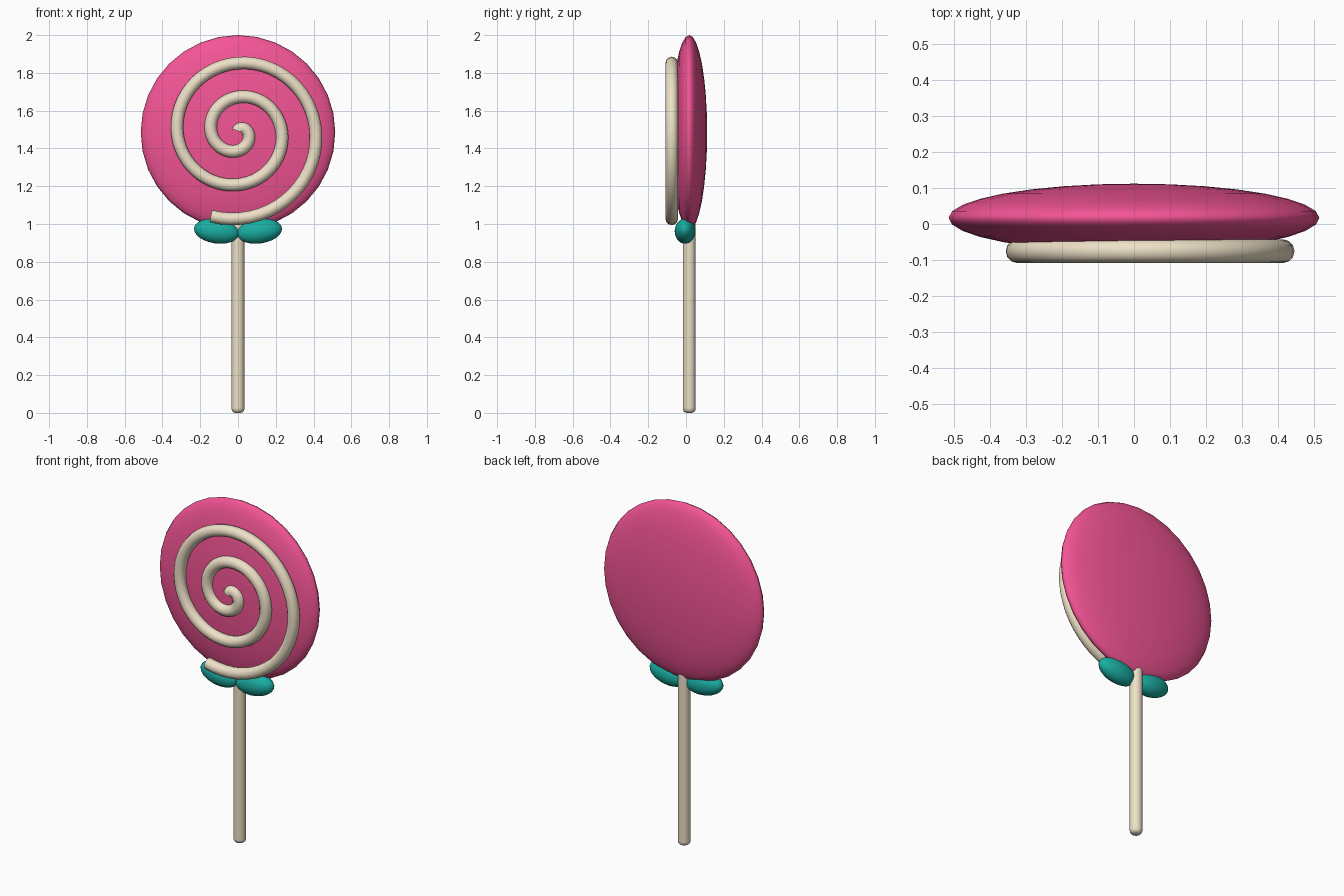
import bpy
from math import sin, cos, pi, radians

if "Cube" in bpy.data.objects:
    bpy.data.objects.remove(bpy.data.objects["Cube"])


def material(name, rgb):
    m = bpy.data.materials.new(name)
    m.diffuse_color = (*rgb, 1)
    m.use_nodes = True
    m.node_tree.nodes["Principled BSDF"].inputs["Base Color"].default_value = m.diffuse_color
    return m


pink = material("pink_candy", (0.90, 0.09, 0.30))
cream = material("cream", (0.85, 0.75, 0.57))
teal = material("teal_ribbon", (0.01, 0.42, 0.36))


def ellipsoid(name, loc, scale, rot, mat, seg=32, rings=16):
    bpy.ops.mesh.primitive_uv_sphere_add(segments=seg, ring_count=rings,
                                         radius=1, location=loc, rotation=rot)
    o = bpy.context.object
    o.name = name
    o.scale = scale
    o.data.materials.append(mat)
    bpy.ops.object.shade_smooth()
    return o


# Candy disc, pole axis facing front
ellipsoid("candy_disc", (0, 0.017, 1.485), (0.515, 0.515, 0.095),
          (pi / 2, 0, 0), pink)

# Ribbon bow: two tilted lobes
for side, label in ((-1, "left"), (1, "right")):
    ellipsoid("bow_" + label, (side * 0.113, -0.005, 0.962),
              (0.121, 0.055, 0.065), (0, radians(-8 * side), 0), teal, 24, 12)

# Stick with rounded ends
bpy.ops.mesh.primitive_cylinder_add(vertices=24, radius=0.034, depth=1.02,
                                    location=(0, 0.017, 0.51))
stick = bpy.context.object
stick.name = "stick"
stick.data.materials.append(cream)
bev = stick.modifiers.new("rounded_ends", 'BEVEL')
bev.width = 0.022
bev.segments = 4
bpy.ops.object.shade_smooth_by_angle(angle=radians(40))

# Spiral piping on the front, clockwise from the centre outwards
curve = bpy.data.curves.new("spiral_swirl", 'CURVE')
curve.dimensions = '3D'
curve.bevel_depth = 0.033
curve.bevel_resolution = 4
curve.use_fill_caps = True
spline = curve.splines.new('POLY')
count = 140
spline.points.add(count - 1)
for i, p in enumerate(spline.points):
    turn = 2.55 * i / (count - 1)
    r = 0.007 + 0.18 * turn
    a = 2 * pi * turn
    p.co = (r * sin(a), -0.0755, 1.485 + r * cos(a), 1)
spline.use_smooth = True
curve.materials.append(cream)
swirl = bpy.data.objects.new("spiral_swirl", curve)
bpy.context.collection.objects.link(swirl)
